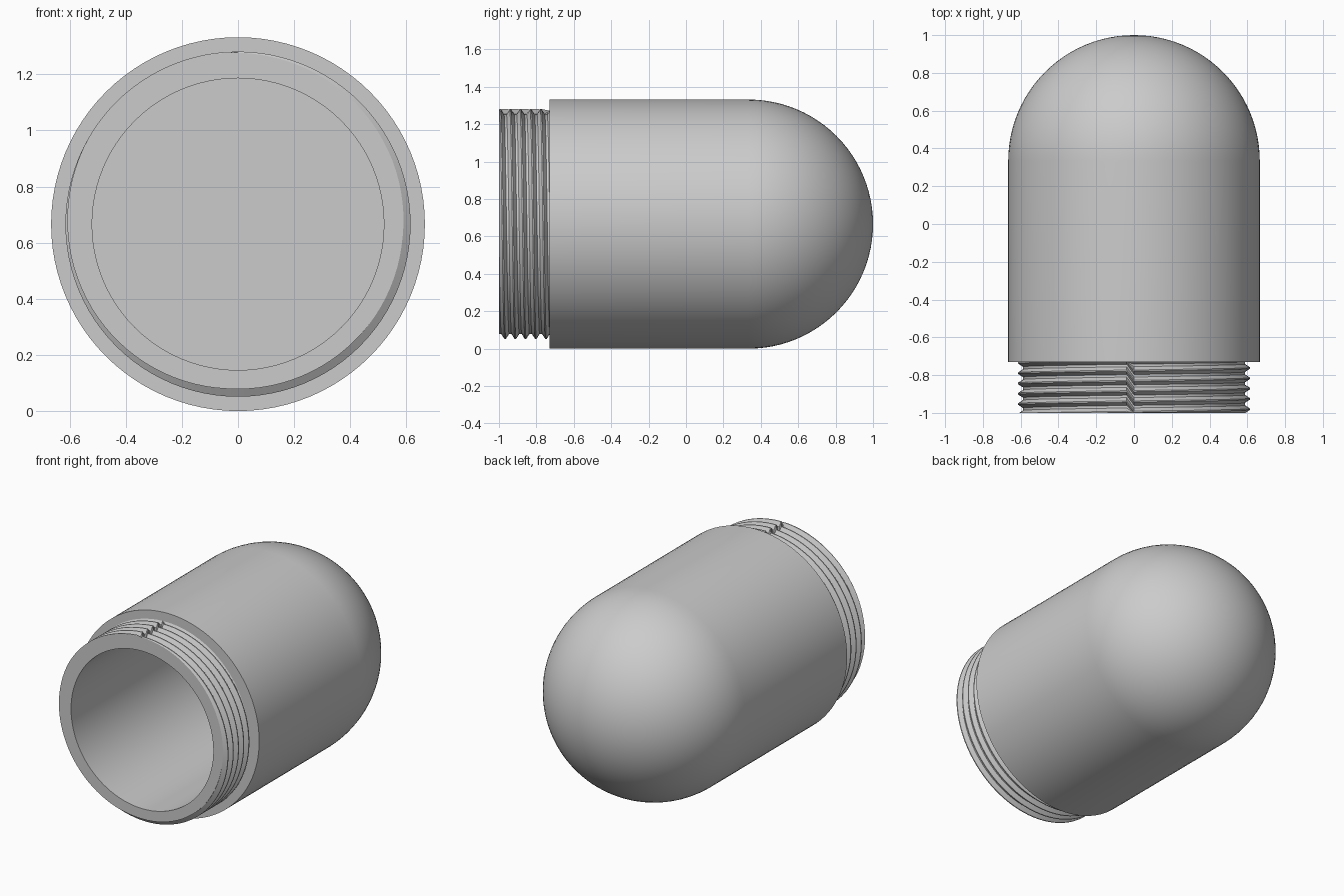
import bpy, bmesh, math

cube = bpy.data.objects.get("Cube")
if cube:
    bpy.data.objects.remove(cube, do_unlink=True)

SEG = 96
RADIUS, BORE = 0.666, 0.52
CREST, ROOT, PITCH = 0.615, 0.588, 0.0545
FRONT, SHOULDER, DOME = -1.0, -0.73, 0.334
FLOOR = 0.33
TOP_CREST = -0.776          # a thread crest at the top of the neck

grey = bpy.data.materials.new("plain grey")
grey.use_nodes = True
colour = (0.6, 0.6, 0.6, 1)
grey.diffuse_color = colour
grey.node_tree.nodes["Principled BSDF"].inputs["Base Color"].default_value = colour


def revolve(name, rows):
    """Skin rows around the y axis; each row maps a turn (0..1) to (radius, y)."""
    bm = bmesh.new()
    rings = []
    for row in rows:
        ring = []
        for i in range(SEG):
            r, y = row(i / SEG)
            a = math.tau * i / SEG
            ring.append(bm.verts.new((r * math.sin(a), y, RADIUS + r * math.cos(a))))
        rings.append(ring)
    for low, high in zip(rings, rings[1:]):
        for i in range(SEG):
            j = (i + 1) % SEG
            bm.faces.new((low[i], low[j], high[j], high[i]))
    bmesh.ops.remove_doubles(bm, verts=bm.verts, dist=1e-5)
    bmesh.ops.dissolve_degenerate(bm, dist=1e-6, edges=bm.edges)
    mesh = bpy.data.meshes.new(name)
    bm.to_mesh(mesh)
    bm.free()
    mesh.materials.append(grey)
    obj = bpy.data.objects.new(name, mesh)
    bpy.context.collection.objects.link(obj)
    bpy.ops.object.select_all(action="DESELECT")
    obj.select_set(True)
    bpy.context.view_layer.objects.active = obj
    bpy.ops.object.shade_smooth_by_angle(angle=math.radians(30))
    return obj


def ring(r, y):
    return lambda turn: (r, y)


def thread_radius(turn, y):
    """V-shaped thread with a narrow crest and a flat root."""
    phase = ((y - TOP_CREST) / PITCH - turn + 0.5) % 1 - 0.5
    height = min(1, max(0, (0.38 - abs(phase)) / 0.32))
    return ROOT + (CREST - ROOT) * height


def thread_row(step):
    """One helical edge of the thread, clipped to the neck's length."""
    def row(turn):
        y = TOP_CREST + PITCH * (step + turn)
        y = min(SHOULDER, max(FRONT, y))
        return thread_radius(turn, y), y
    return row


# Round-ended body with its shoulder
arc = [math.pi / 2 * i / 24 for i in range(25)]
dome = [ring(RADIUS * math.cos(a), DOME + RADIUS * math.sin(a)) for a in arc]
revolve("body", [ring(BORE, SHOULDER), ring(RADIUS, SHOULDER)] + dome)

# Threaded neck with rim
steps = [turn + edge for turn in range(-6, 3) for edge in (-0.38, -0.06, 0.06, 0.38)]
revolve("threaded_neck", [ring(BORE, FRONT)] + [thread_row(s) for s in steps])

# Flat-bottomed bore
revolve("bore", [ring(0, FLOOR), ring(BORE, FLOOR), ring(BORE, FRONT)])
